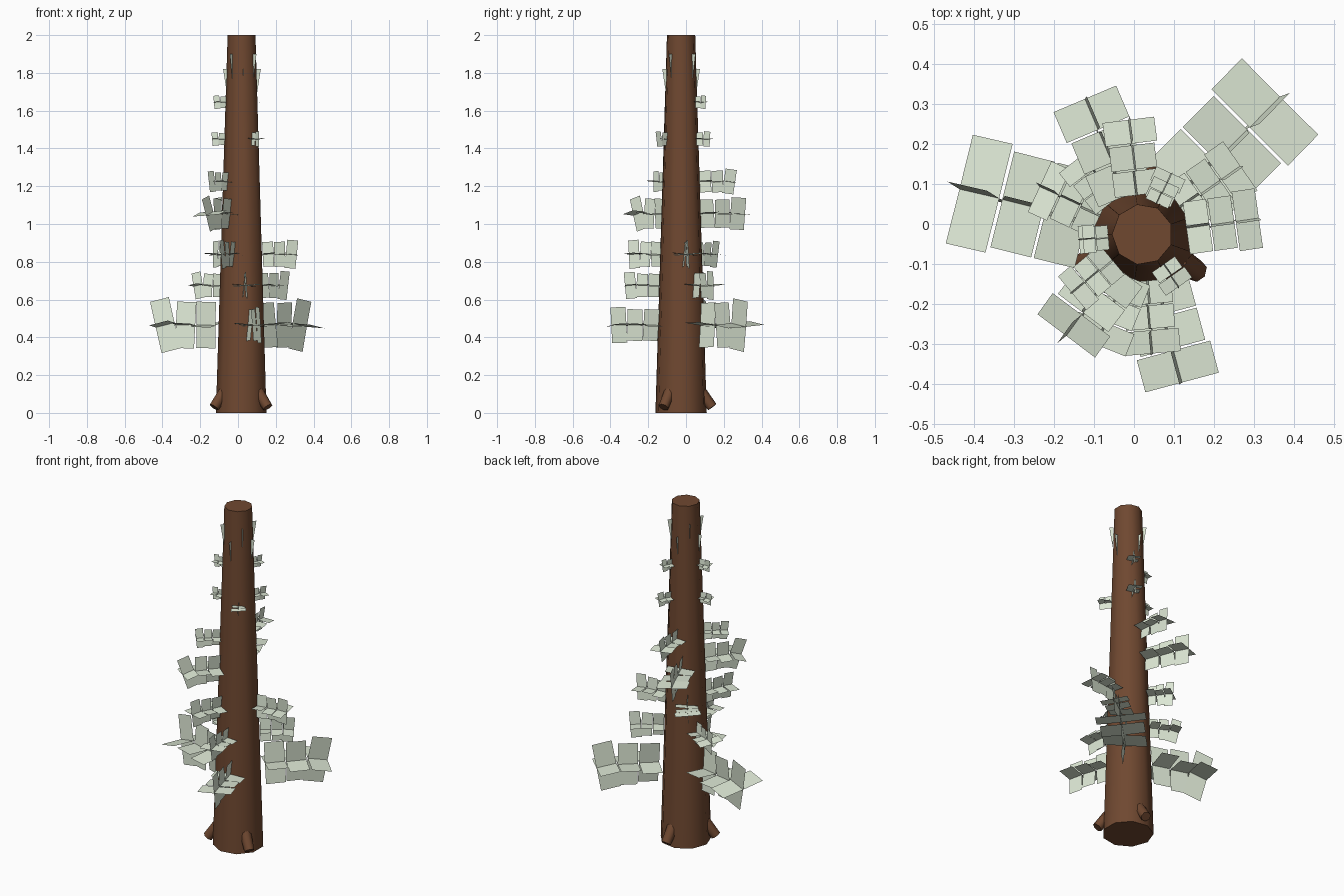
import bpy, bmesh
from math import radians, cos, sin
from mathutils import Vector, Matrix

if "Cube" in bpy.data.objects:
    bpy.data.objects.remove(bpy.data.objects["Cube"])

CX, CY = 0.021, -0.026          # trunk axis


def material(name, col):
    m = bpy.data.materials.new(name)
    m.diffuse_color = (*col, 1)
    m.use_nodes = True
    m.node_tree.nodes["Principled BSDF"].inputs["Base Color"].default_value = m.diffuse_color
    return m


BARK = material("bark", (0.16, 0.065, 0.03))
LEAF = material("leaf", (0.72, 0.80, 0.66))


def finish(name, bm, mat):
    me = bpy.data.meshes.new(name)
    bm.to_mesh(me)
    bm.free()
    me.materials.append(mat)
    ob = bpy.data.objects.new(name, me)
    bpy.context.collection.objects.link(ob)
    return ob


def smooth_sides(bm):
    for f in bm.faces:
        f.smooth = len(f.verts) == 4
    for e in bm.edges:             # keep the cap rims sharp
        e.smooth = all(len(f.verts) == 4 for f in e.link_faces)


def trunk_radius(z):
    return 0.135 - 0.031 * z


# Tapered trunk
bm = bmesh.new()
bmesh.ops.create_cone(bm, cap_ends=True, segments=9, radius1=0.138, radius2=0.076, depth=2,
                      matrix=Matrix.Translation((CX, CY, 1)) @ Matrix.Rotation(radians(10), 4, 'Z'))
smooth_sides(bm)
finish("trunk", bm, BARK)

# Root stubs leaning out at the base
for i, a in enumerate((-34, 86, 206)):
    d = Vector((cos(radians(a)), sin(radians(a)), 0))
    c = Vector((CX, CY, 0))
    top, low = c + d * 0.105 + Vector((0, 0, 0.11)), c + d * 0.165 + Vector((0, 0, 0.03))
    axis = low - top
    bm = bmesh.new()
    bmesh.ops.create_cone(bm, cap_ends=True, segments=7, radius1=0.032, radius2=0.028, depth=axis.length,
                          matrix=Matrix.Translation((top + low) / 2) @ axis.to_track_quat('Z', 'Y').to_matrix().to_4x4())
    smooth_sides(bm)
    finish(f"root_{i + 1}", bm, BARK)


# Leaf sprays: crossed cards strung along a radial twig
def spray(name, angle, z, outer, width, count, lean=5):
    inner = trunk_radius(z) + (0.02 if width > 0.2 else 0.0)
    step = (outer - inner) / count
    base = Matrix.Translation((CX, CY, z)) @ Matrix.Rotation(radians(angle), 4, 'Z')
    bm = bmesh.new()
    for k in range(count):
        tip = k == count - 1
        w = width / 2 * (1.0 if tip else 0.88)
        h = step * 0.47
        tilt = radians(lean if tip else -2)
        loc = base @ Matrix.Translation((inner + step * (k + 0.5), 0, 0))
        loc = loc @ Matrix.Rotation(radians((-6, 4, 4)[k]), 4, 'X')
        loc = loc @ Matrix.Rotation(tilt, 4, 'Y')
        for turn in (0, 90):
            m = loc @ Matrix.Rotation(radians(turn), 4, 'X')
            for s in (-1, 1):      # two halves, slightly folded
                pts = ((-h, 0, 0), (h, 0, 0), (h, s * w, 0.012 * w), (-h, s * w, 0.012 * w))
                bm.faces.new([bm.verts.new(m @ Vector(p)) for p in pts])
    finish(name, bm, LEAF)


# (height, card count, (angle, outer radius, card width, optional tip lean) ...)
WHORLS = [
    (0.465, 3, (45, 0.49, 0.27, 10), (166, 0.475, 0.28, 14), (285, 0.385, 0.19, 2)),
    (0.675, 3, (35, 0.30, 0.15), (155, 0.285, 0.14, 12), (275, 0.30, 0.14)),
    (0.84, 3, (8, 0.295, 0.15), (128, 0.25, 0.14), (248, 0.30, 0.15)),
    (1.055, 3, (113, 0.37, 0.17, 3), (233, 0.32, 0.18, 18)),
    (1.225, 3, (97, 0.29, 0.13, 8), (220, 0.23, 0.11)),
    (1.45, 2, (65, 0.17, 0.08), (185, 0.16, 0.07), (305, 0.16, 0.08)),
    (1.645, 2, (65, 0.145, 0.07), (185, 0.15, 0.07)),
]
for i, (z, n, *branches) in enumerate(WHORLS):
    for j, (a, r, w, *lean) in enumerate(branches):
        spray(f"leaf_spray_{i + 1}_{j + 1}", a, z, r, w, n, *lean)

# Thin sprouts hugging the upper trunk
bm = bmesh.new()
for k in range(8):
    a = radians(45 * k + 5)
    zt = 1.9 if k % 2 else 1.82
    d = Vector((cos(a), sin(a), 0))
    c = Vector((CX, CY, 0))
    pts = [c + d * r + Vector((0, 0, z)) for r, z in
           ((0.08, zt - 0.13), (0.076, zt), (0.1, zt))]
    bm.faces.new([bm.verts.new(p) for p in pts])
finish("upper_sprouts", bm, LEAF)
